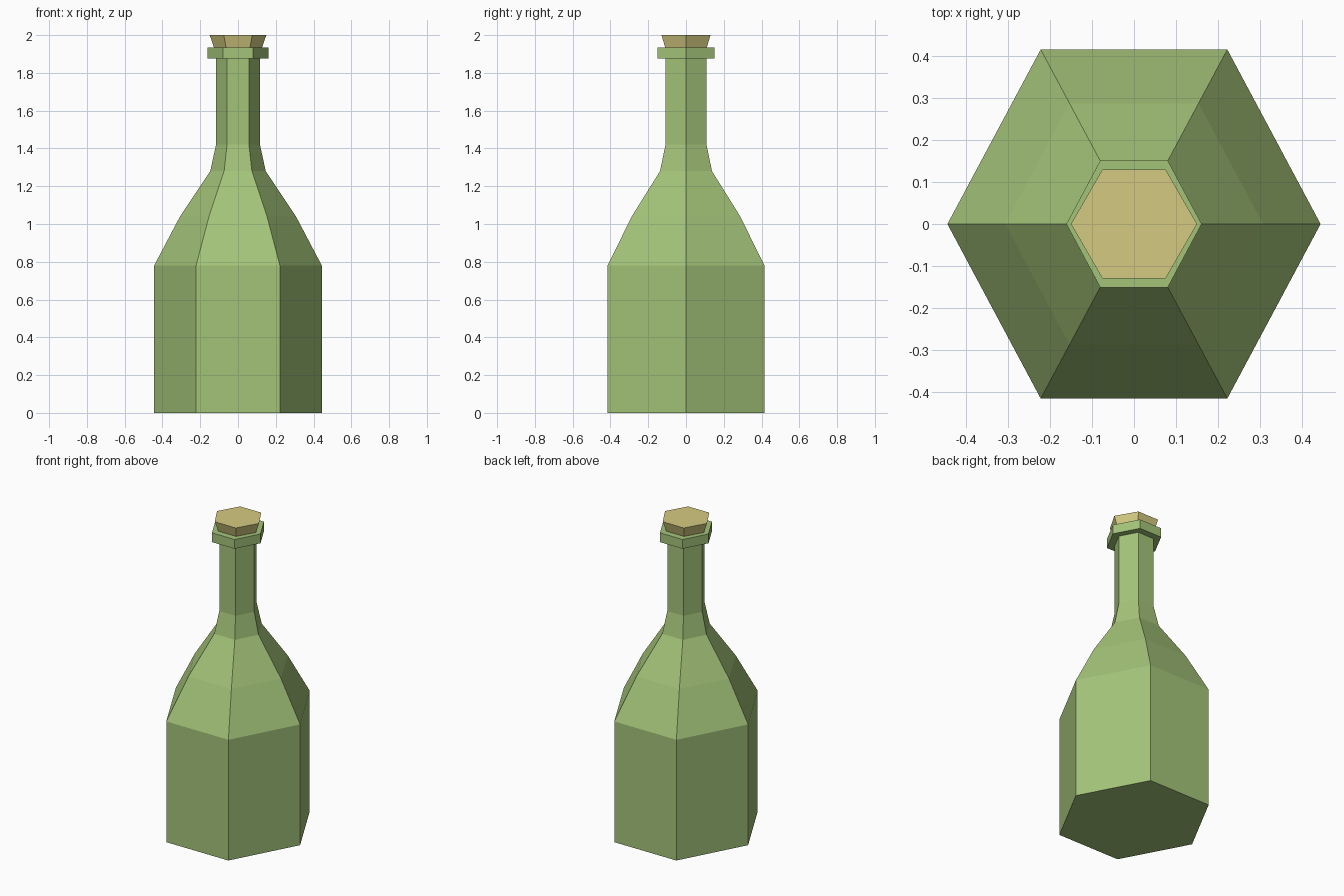
import bpy
import bmesh
from math import cos, sin, tau

SIDES = 6

cube = bpy.data.objects.get("Cube")
if cube:
    bpy.data.objects.remove(cube, do_unlink=True)


def make_material(name, color):
    mat = bpy.data.materials.new(name)
    mat.use_nodes = True
    mat.diffuse_color = color
    mat.node_tree.nodes["Principled BSDF"].inputs["Base Color"].default_value = color
    return mat


def lathe(name, profile, mat, depth=1.0):
    """Closed six-sided solid from (radius, height) pairs; depth stretches y."""
    bm = bmesh.new()
    rings = []
    for radius, z in profile:
        angles = [tau * i / SIDES for i in range(SIDES)]
        rings.append([bm.verts.new((radius * cos(a), radius * sin(a) * depth, z))
                      for a in angles])
    for low, high in zip(rings, rings[1:]):
        for i in range(SIDES):
            j = (i + 1) % SIDES
            bm.faces.new((low[i], low[j], high[j], high[i]))
    bm.faces.new(rings[0][::-1])
    bm.faces.new(rings[-1])
    mesh = bpy.data.meshes.new(name)
    bm.to_mesh(mesh)
    bm.free()
    mesh.materials.append(mat)
    obj = bpy.data.objects.new(name, mesh)
    bpy.context.collection.objects.link(obj)
    return obj


glass = make_material("green glass", (0.37, 0.55, 0.19, 1))
cork = make_material("pale cork", (0.66, 0.59, 0.22, 1))

# Body, shoulders, neck and lip in one continuous outline
bottle_profile = [
    (0.444, 0), (0.444, 0.78), (0.307, 1.04), (0.147, 1.28),
    (0.116, 1.42), (0.116, 1.875), (0.161, 1.875), (0.161, 1.935),
]
lathe("bottle", bottle_profile, glass, depth=1.08)

# Tapered stopper, seated slightly inside the lip
lathe("stopper", [(0.122, 1.92), (0.15, 2)], cork)
